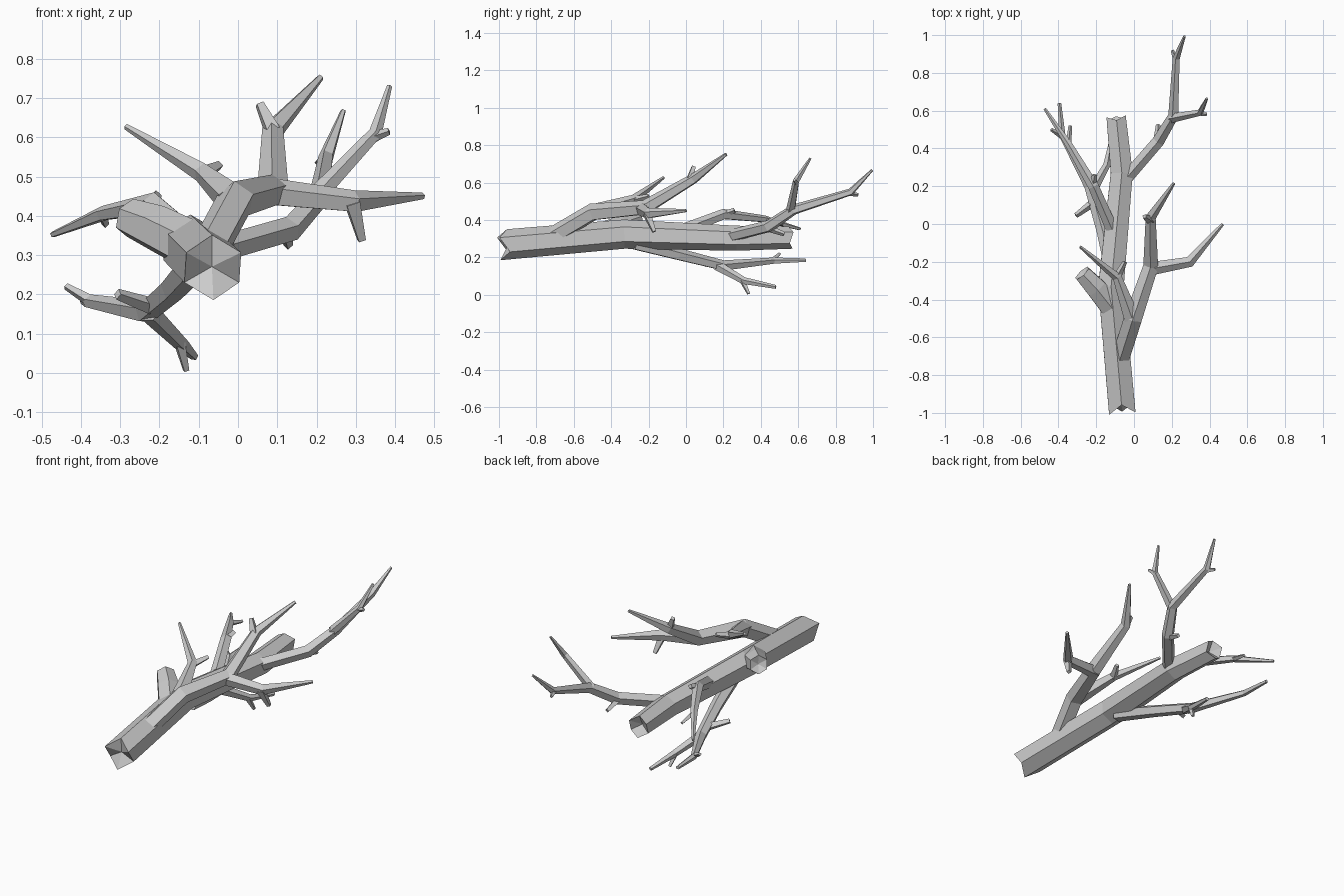
import bpy, bmesh, math
from mathutils import Vector


def limb(name, path, sides=5, jag=(0, 0), dent=0.0):
    """Faceted tapering tube through (x, y, z, radius) points; ends can be splintered."""
    pts = [Vector(p[:3]) for p in path]
    n = len(pts)
    bm = bmesh.new()
    rings, up, tans = [], Vector((0, 0, 1)), []
    for i, p in enumerate(pts):
        a = (p - pts[i - 1]).normalized() if i else Vector()
        b = (pts[i + 1] - p).normalized() if i < n - 1 else Vector()
        t = (a + b).normalized()
        up = up - t * up.dot(t)
        if up.length < 0.1:
            up = Vector((0, 1, 0)) - t * t.y
        up.normalize()
        side = t.cross(up)
        ring = []
        for k in range(sides):
            ang = 2 * math.pi * k / sides
            co = p + (up * math.cos(ang) + side * math.sin(ang)) * path[i][3]
            # alternate rim points pulled inward at broken ends
            if i == 0 and k % 2 == 0:
                co += t * jag[0]
            if i == n - 1 and k % 2 == 0:
                co -= t * jag[1]
            ring.append(bm.verts.new(co))
        rings.append(ring)
        tans.append(t)
    for r0, r1 in zip(rings, rings[1:]):
        for k in range(sides):
            j = (k + 1) % sides
            bm.faces.new((r0[k], r0[j], r1[j], r1[k]))
    # fan caps with a sunken centre
    for ring, p, d in ((rings[0], pts[0], tans[0]), (rings[-1], pts[-1], -tans[-1])):
        c = bm.verts.new(p + d * dent)
        for k in range(sides):
            bm.faces.new((ring[k], ring[(k + 1) % sides], c))
    bmesh.ops.recalc_face_normals(bm, faces=bm.faces)
    me = bpy.data.meshes.new(name)
    bm.to_mesh(me)
    bm.free()
    bpy.context.collection.objects.link(bpy.data.objects.new(name, me))


# main log and broken side stub
limb("trunk", [(-.062, -1, .266, .081), (-.122, -.33, .325, .078),
               (-.065, .27, .303, .067), (-.095, .57, .306, .059)], 6, (.05, .02), .05)
limb("broken_stub", [(-.12, -.44, .325, .066), (-.2, -.34, .365, .062),
                     (-.275, -.26, .395, .05)], 6, dent=.02)

# upper right branch
limb("upper_branch", [(-.075, -.72, .31, .05), (-.005, -.5, .44, .05),
                      (.09, -.22, .465, .042), (.09, .04, .62, .029),
                      (.21, .215, .752, .009)])
limb("upper_right_fork", [(.07, -.24, .46, .038), (.295, -.2, .435, .03),
                          (.47, 0, .45, .009)])
limb("upper_left_fork", [(-.01, -.5, .44, .045), (-.09, -.28, .51, .026),
                         (-.285, -.12, .627, .008)])

# back right branch
limb("back_branch", [(-.06, .22, .31, .035), (.13, .44, .365, .034),
                     (.21, .575, .455, .029), (.225, .88, .55, .02),
                     (.268, .995, .667, .007)])
limb("back_right_fork", [(.2, .56, .45, .026), (.35, .59, .61, .018),
                         (.386, .665, .73, .007)])

# lower left branch
limb("lower_branch", [(-.11, -.27, .275, .04), (-.165, -.04, .215, .034),
                      (-.235, .2, .155, .03), (-.38, .47, .182, .018),
                      (-.395, .64, .185, .01)])
limb("lower_fork", [(-.225, .17, .155, .028), (-.145, .31, .075, .02),
                    (-.112, .48, .042, .011)])

# left branch
limb("left_branch", [(-.12, -.02, .345, .034), (-.215, .2, .43, .03),
                     (-.345, .42, .405, .02), (-.472, .61, .352, .008)])

# short twigs: start, end
twigs = [
    ((.29, -.21, .435, .025), (.315, -.17, .338, .013)),
    ((.088, .02, .615, .024), (.055, .04, .685, .013)),
    ((-.09, -.28, .505, .022), (-.048, -.2, .528, .012)),
    ((.12, .43, .36, .02), (.128, .525, .325, .012)),
    ((.225, .86, .545, .016), (.203, .92, .535, .009)),
    ((.34, .59, .6, .016), (.385, .58, .615, .009)),
    ((-.22, .11, .17, .022), (-.307, .045, .2, .014)),
    ((-.375, .46, .182, .016), (-.438, .5, .22, .009)),
    ((-.15, .3, .08, .017), (-.132, .335, .006, .009)),
    ((-.22, .19, .425, .02), (-.208, .26, .452, .014)),
    ((-.345, .43, .4, .015), (-.338, .52, .378, .009)),
]
for i, (a, b) in enumerate(twigs):
    limb(f"twig_{i + 1}", [a, b], 4)
